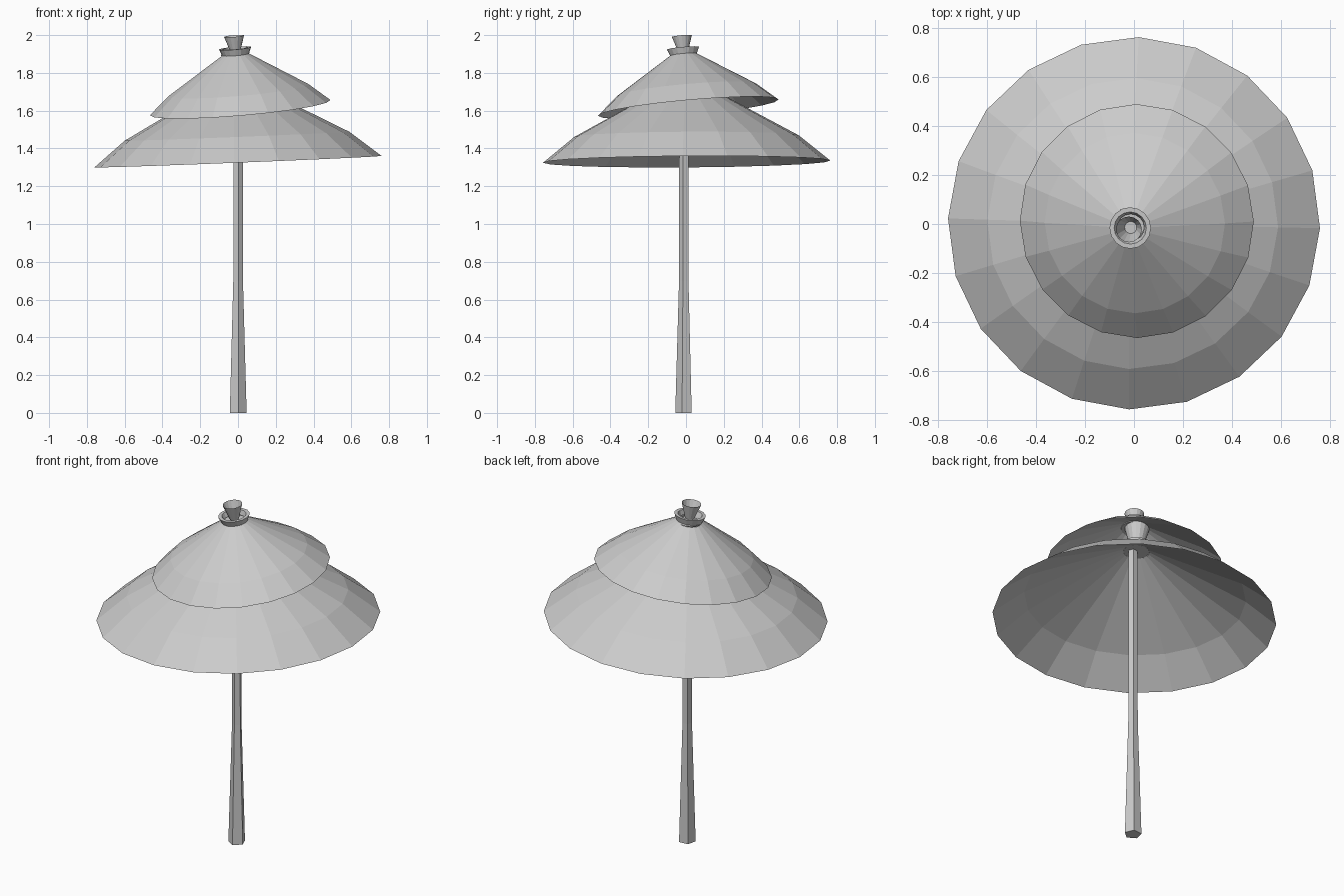
import bpy
import bmesh
from math import cos, sin, tau
from mathutils import Vector

cube = bpy.data.objects.get("Cube")
if cube:
    bpy.data.objects.remove(cube)

grey = bpy.data.materials.new("plain grey")
grey.use_nodes = True
grey.diffuse_color = (0.6, 0.6, 0.6, 1)
grey.node_tree.nodes["Principled BSDF"].inputs["Base Color"].default_value = grey.diffuse_color


def lathe(name, profile, sides, pivot=(0, 0, 0), slope=(0, 0), turn=0.0, caps=()):
    """Flat-faced shell from (radius, z) rings, leaning about a pivot."""
    bm = bmesh.new()
    pivot = Vector(pivot)
    lean = Vector((0, 0, 1)).rotation_difference(Vector((-slope[0], -slope[1], 1)))
    rings = []
    for r, z in profile:
        ring = []
        for i in range(sides):
            a = turn + tau * i / sides
            p = lean @ Vector((r * cos(a), r * sin(a), z - pivot.z)) + pivot
            ring.append(bm.verts.new(p))
        rings.append(ring)
    for low, high in zip(rings, rings[1:]):
        for i in range(sides):
            j = (i + 1) % sides
            bm.faces.new((low[i], low[j], high[j], high[i]))
    for c in caps:
        bm.faces.new(rings[c] if c else rings[c][::-1])
    mesh = bpy.data.meshes.new(name)
    bm.to_mesh(mesh)
    bm.free()
    mesh.materials.append(grey)
    obj = bpy.data.objects.new(name, mesh)
    bpy.context.collection.objects.link(obj)
    return obj


# Five-sided pole, thicker at the foot
lathe("pole", [(0.047, 0), (0.027, 0.7), (0.025, 1.8)], 5,
      pivot=(0, -0.01, 0), turn=-tau / 4 + 0.08, caps=(0, -1))

# Lower tier: canopy, collar and the flared spacer inside the upper tier
lower = dict(pivot=(0, 0.003, 1.33), slope=(0.04, 0.007))
lathe("lower_canopy", [(0.761, 1.33), (0.595, 1.465), (0.07, 1.75)], 20, turn=-0.026, **lower)
lathe("lower_collar", [(0.03, 1.75), (0.07, 1.75), (0.085, 1.79), (0.065, 1.79), (0.055, 1.76)],
      16, caps=(0,), **lower)
lathe("spacer", [(0.03, 1.76), (0.068, 1.9)], 16, caps=(0,), **lower)

# Upper tier: canopy, collar and open cup finial
upper = dict(pivot=(0, 0, 1.75), slope=(0.085, 0.09))
lathe("upper_canopy", [(0.48, 1.615), (0.37, 1.71), (0.068, 1.9)], 20, **upper)
lathe("upper_collar", [(0.03, 1.895), (0.07, 1.895), (0.085, 1.932), (0.066, 1.932), (0.055, 1.905)],
      16, caps=(0,), **upper)
lathe("finial_cup", [(0.025, 1.91), (0.053, 1.997)], 16, caps=(0,), **upper)
